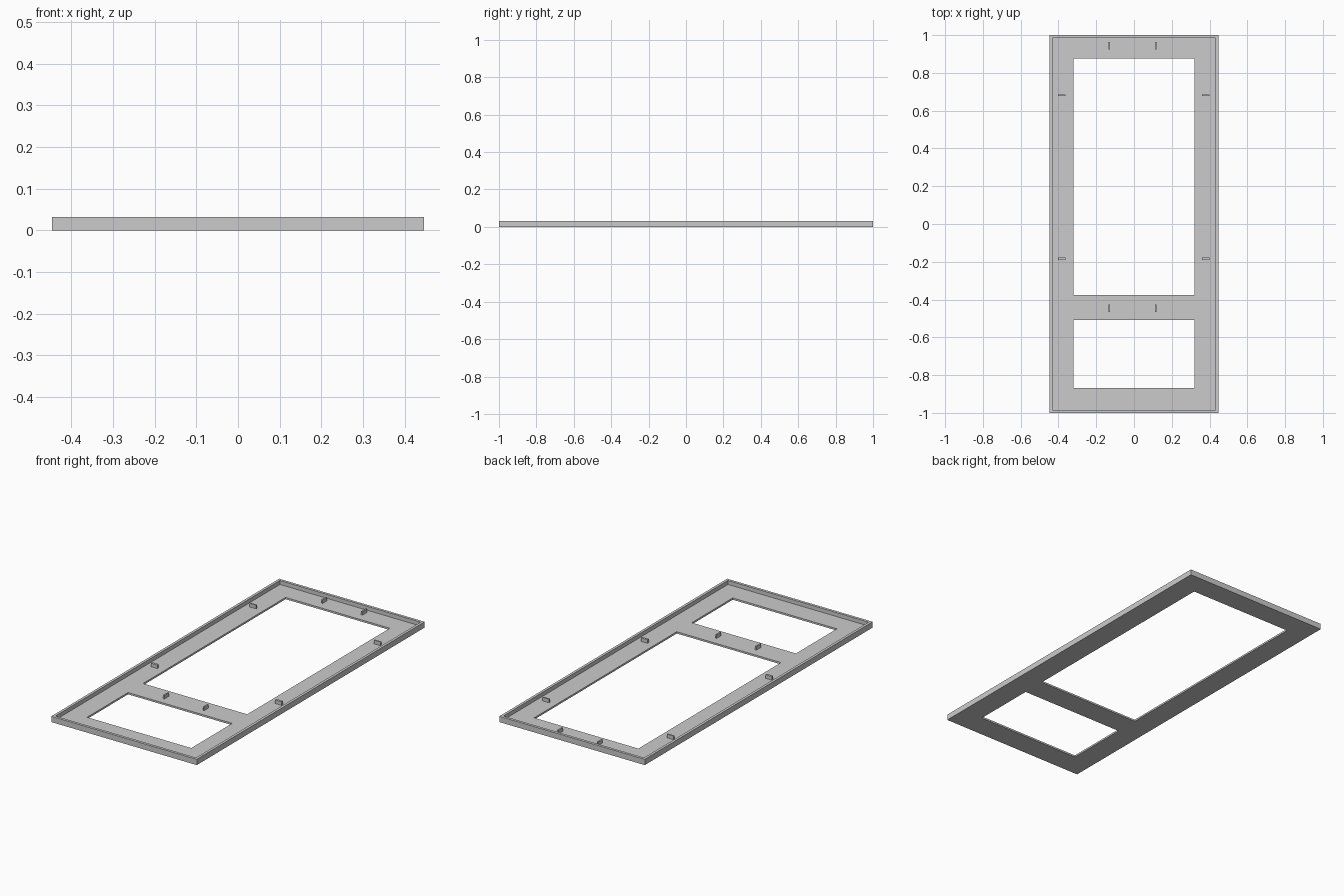
import bpy
import bmesh

cube = bpy.data.objects.get("Cube")
if cube:
    bpy.data.objects.remove(cube, do_unlink=True)

# Plain grey material
grey = bpy.data.materials.new("light_grey")
grey.use_nodes = True
color = (0.6, 0.6, 0.6, 1)
grey.diffuse_color = color
grey.node_tree.nodes["Principled BSDF"].inputs["Base Color"].default_value = color


def box(name, low, high):
    """Box between two opposite corners."""
    mesh = bpy.data.meshes.new(name)
    bm = bmesh.new()
    bmesh.ops.create_cube(bm, size=1)
    for v in bm.verts:
        v.co = [a if c < 0 else b for c, a, b in zip(v.co, low, high)]
    bm.to_mesh(mesh)
    bm.free()
    mesh.materials.append(grey)
    obj = bpy.data.objects.new(name, mesh)
    bpy.context.collection.objects.link(obj)
    return obj


def cut(target, name, low, high):
    """Subtract a box from the target and discard the cutter."""
    cutter = box(name, low, high)
    cutter.hide_render = True
    mod = target.modifiers.new(name, 'BOOLEAN')
    mod.operation = 'DIFFERENCE'
    mod.solver = 'EXACT'
    mod.object = cutter
    bpy.context.view_layer.objects.active = target
    bpy.ops.object.modifier_apply(modifier=name)
    bpy.data.objects.remove(cutter, do_unlink=True)


W, L, H = 0.447, 1.0, 0.032     # half width, half length, height
RIM, BASE = 0.015, 0.01         # rim width, floor thickness
HOLE = 0.32                     # half width of the openings

# Tray-shaped frame with a raised rim and two openings
frame = box("panel_frame", (-W, -L, 0), (W, L, H))
cut(frame, "tray_cutter", (RIM - W, RIM - L, BASE), (W - RIM, L - RIM, 1))
cut(frame, "large_opening_cutter", (-HOLE, -0.376, -1), (HOLE, 0.875, 1))
cut(frame, "small_opening_cutter", (-HOLE, -0.867, -1), (HOLE, -0.508, 1))


def tab(name, x, y, sx, sy):
    box(name, (x - sx / 2, y - sy / 2, BASE - 0.002), (x + sx / 2, y + sy / 2, H - 0.002))


# Upright tabs on the top and middle rails
for rail, y in (("top", 0.943), ("middle", -0.446)):
    for side, x in (("right", -0.13), ("left", 0.114)):
        tab(f"{rail}_rail_tab_{side}", x, y, 0.008, 0.04)

# Upright tabs on the side rails
for level, y, thick in (("upper", 0.682, 0.008), ("lower", -0.184, 0.012)):
    for side, x in (("right", -0.383), ("left", 0.381)):
        tab(f"{level}_side_tab_{side}", x, y, 0.04, thick)
